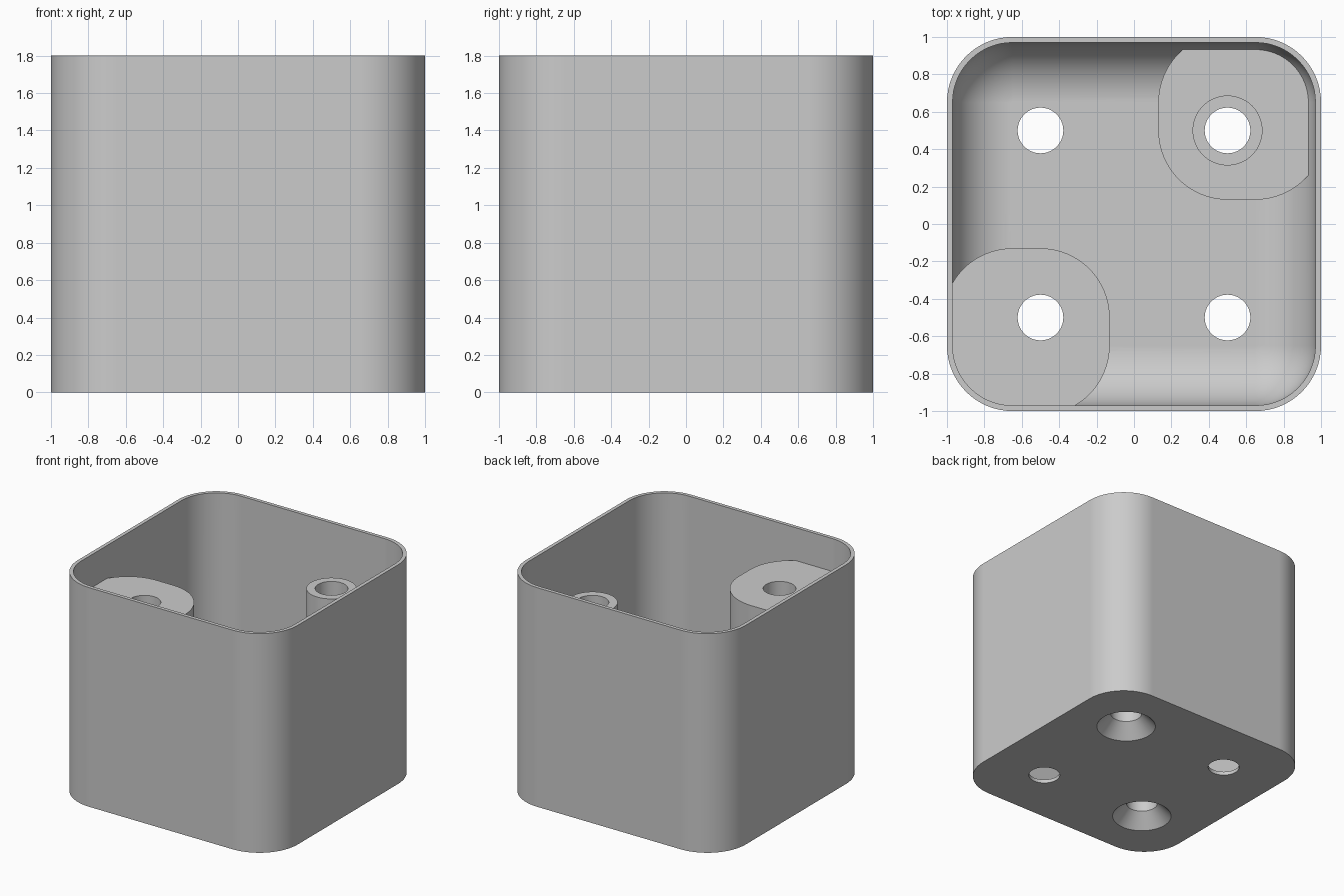
import bpy
import bmesh
from math import sin, cos, pi, radians

cube = bpy.data.objects.get("Cube")
if cube:
    bpy.data.objects.remove(cube, do_unlink=True)

HEIGHT = 1.8
WALL = 0.03
CORNER = 0.65              # centre of the corner arcs
INNER = 1 - WALL - CORNER  # inner corner and floor fillet radius
POST_TOP = 1.53
PAD_TOP = 0.2
STEPS = 16

grey = bpy.data.materials.new("plain grey")
grey.use_nodes = True
grey.diffuse_color = (0.6, 0.6, 0.6, 1)
grey.node_tree.nodes["Principled BSDF"].inputs["Base Color"].default_value = (0.6, 0.6, 0.6, 1)


def rounded_square(low, high, radius):
    """Outline of the square low..high (both axes), grown by radius."""
    corners = [(high, high), (low, high), (low, low), (high, low)]
    return [(cx + radius * cos(a), cy + radius * sin(a))
            for q, (cx, cy) in enumerate(corners)
            for a in [(q + i / STEPS) * pi / 2 for i in range(STEPS + 1)]]


def circle(x, y, radius):
    n = 4 * STEPS
    return [(x + radius * cos(2 * pi * i / n), y + radius * sin(2 * pi * i / n))
            for i in range(n)]


def loft(name, rings):
    """Closed solid through a list of (outline, z) rings."""
    bm = bmesh.new()
    loops = [[bm.verts.new((x, y, z)) for x, y in outline] for outline, z in rings]
    for a, b in zip(loops, loops[1:]):
        for i in range(len(a)):
            j = (i + 1) % len(a)
            bm.faces.new((a[i], a[j], b[j], b[i]))
    bm.faces.new(loops[0])
    bm.faces.new(loops[-1])
    bmesh.ops.remove_doubles(bm, verts=bm.verts, dist=1e-5)
    bmesh.ops.recalc_face_normals(bm, faces=bm.faces)
    mesh = bpy.data.meshes.new(name)
    bm.to_mesh(mesh)
    bm.free()
    mesh.materials.append(grey)
    obj = bpy.data.objects.new(name, mesh)
    bpy.context.collection.objects.link(obj)
    return obj


def select_only(obj):
    bpy.ops.object.select_all(action='DESELECT')
    obj.select_set(True)
    bpy.context.view_layer.objects.active = obj


def combine(obj, tool, operation):
    select_only(obj)
    mod = obj.modifiers.new(operation.lower(), 'BOOLEAN')
    mod.object = tool
    mod.operation = operation
    mod.solver = 'EXACT'
    bpy.ops.object.modifier_apply(modifier=mod.name)


# Open box: square outside, hollow with a fillet between walls and floor
rings = [(rounded_square(-CORNER, CORNER, 1 - CORNER), z) for z in (0, HEIGHT)]
rings.append((rounded_square(-CORNER, CORNER, INNER), HEIGHT))
for i in range(STEPS):
    a = i / STEPS * pi / 2
    rings.append((rounded_square(-CORNER, CORNER, INNER * cos(a)),
                  WALL + INNER * (1 - sin(a))))
rings.append((rounded_square(-CORNER, CORNER, 0.002), WALL))
box_shell = loft("box_shell", rings)

# Corner blocks, trimmed so that they end inside the walls
trim = loft("trim_helper", [(rounded_square(-CORNER, CORNER, INNER + WALL / 2), z)
                            for z in (-1, 3)])
base = WALL / 2
tall_block = loft("tall_corner_block", [(rounded_square(-CORNER, -0.5, 0.37), z)
                                        for z in (base, POST_TOP)])
low_pad = loft("low_corner_pad", [(rounded_square(0.5, CORNER, 0.37), z)
                                  for z in (base, PAD_TOP)])
for block in (tall_block, low_pad):
    combine(block, trim, 'INTERSECT')

# Round post on the low pad
screw_post = loft("screw_post", [(circle(0.5, 0.5, 0.187), z)
                                 for z in (PAD_TOP - 0.02, POST_TOP)])

# Four through holes, the two under the blocks countersunk from below
helpers = [trim]
for x in (-0.5, 0.5):
    for y in (-0.5, 0.5):
        profile = [(0.122, -0.1), (0.122, 2)]
        if x == y:
            profile = [(0.33, -0.1), (0.122, 0.115), (0.122, 2)]
            profile[0] = (0.23 + 0.1 * 0.94, -0.1)
        drill = loft("drill_helper", [(circle(x, y, r), z) for r, z in profile])
        helpers.append(drill)
        targets = [box_shell]
        if x == y:
            targets += [tall_block] if x < 0 else [low_pad, screw_post]
        for target in targets:
            combine(target, drill, 'DIFFERENCE')

for helper in helpers:
    bpy.data.objects.remove(helper, do_unlink=True)

# Smooth curves, crisp edges, flat faces kept flat
for part in (box_shell, tall_block, low_pad, screw_post):
    select_only(part)
    bpy.ops.object.shade_smooth_by_angle(angle=radians(30))
    weighted = part.modifiers.new("weighted_normals", 'WEIGHTED_NORMAL')
    weighted.keep_sharp = True
